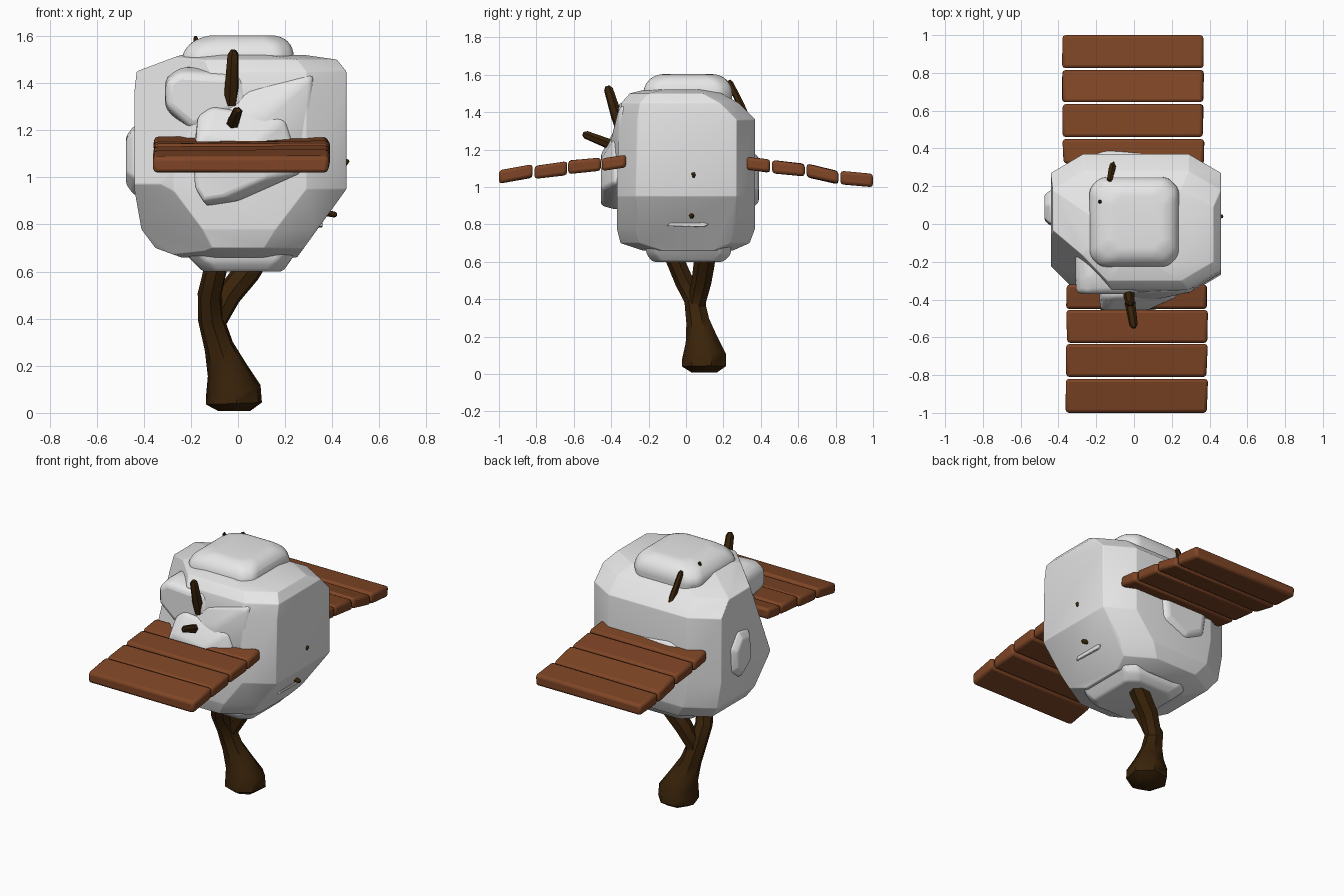
import bpy, bmesh, math, random
from mathutils import Vector

random.seed(4)
if "Cube" in bpy.data.objects:
    bpy.data.objects.remove(bpy.data.objects["Cube"])


def material(name, rgb):
    m = bpy.data.materials.new(name)
    m.use_nodes = True
    m.diffuse_color = (*rgb, 1)
    m.node_tree.nodes["Principled BSDF"].inputs["Base Color"].default_value = (*rgb, 1)
    return m


SNOW = material("snow white", (0.86, 0.86, 0.86))
PLANK = material("plank brown", (0.21, 0.06, 0.019))
BARK = material("dark bark", (0.042, 0.017, 0.003))


def finish(bm, name, mat, bevel=0.0, segments=2, angle=35):
    bmesh.ops.recalc_face_normals(bm, faces=bm.faces)
    me = bpy.data.meshes.new(name)
    bm.to_mesh(me)
    bm.free()
    me.materials.append(mat)
    ob = bpy.data.objects.new(name, me)
    bpy.context.collection.objects.link(ob)
    bpy.ops.object.select_all(action="DESELECT")
    bpy.context.view_layer.objects.active = ob
    ob.select_set(True)
    bpy.ops.object.shade_smooth_by_angle(angle=math.radians(angle))
    if bevel:
        mod = ob.modifiers.new("soft edges", "BEVEL")
        mod.width, mod.segments = bevel, segments
        mod.limit_method, mod.angle_limit = "ANGLE", math.radians(14)


def hull(bm):
    bmesh.ops.convex_hull(bm, input=bm.verts)
    loose = [v for v in bm.verts if not v.link_faces]
    bmesh.ops.delete(bm, geom=loose, context="VERTS")
    bmesh.ops.dissolve_limit(bm, angle_limit=math.radians(4), verts=bm.verts, edges=bm.edges)


def clump(name, rings, cx, cy, bevel, cuts=()):
    """Convex lump through chamfered rectangles: (z, x0, x1, y0, y1)."""
    bm = bmesh.new()
    for z, x0, x1, y0, y1 in rings:
        for x, sx in ((x0, 1), (x1, -1)):
            for y, sy in ((y0, 1), (y1, -1)):
                bm.verts.new((x + sx * cx, y, z))
                bm.verts.new((x, y + sy * cy, z))
    hull(bm)
    for point, normal in cuts:
        bmesh.ops.bisect_plane(bm, geom=bm.verts[:] + bm.edges[:] + bm.faces[:],
                               plane_co=point, plane_no=normal, clear_outer=True)
        bmesh.ops.delete(bm, geom=bm.faces[:], context="FACES_ONLY")
        hull(bm)
    finish(bm, name, SNOW, bevel, 3, 40)


def wall_lump(name, outline, inner, outer, shrink, bevel=0.03, axis="y", lean=(0, 0)):
    """Lump with an outline on a wall, narrowing and leaning outwards."""
    bm = bmesh.new()
    ca = sum(p[0] for p in outline) / len(outline)
    cb = sum(p[1] for p in outline) / len(outline)
    for depth, s, t in ((inner, 1, 0), ((inner + outer * 2) / 3, 1, 0), (outer, shrink, 1)):
        for a, b in outline:
            a = ca + (a - ca) * s + lean[0] * t
            b = cb + (b - cb) * s + lean[1] * t
            bm.verts.new((a, depth, b) if axis == "y" else (depth, a, b))
    hull(bm)
    finish(bm, name, SNOW, bevel, 3, 40)


def limb(name, path, sides=7, angle=50):
    """Tapered tube through (x, y, z, radius) points."""
    bm = bmesh.new()
    pts = [Vector(p[:3]) for p in path]
    rings = []
    for i, p in enumerate(pts):
        d = pts[min(i + 1, len(pts) - 1)] - pts[max(i - 1, 0)]
        rot = Vector((0, 0, 1)).rotation_difference(d.normalized())
        ring = []
        for k in range(sides):
            a = math.tau * k / sides + 0.3
            ring.append(bm.verts.new(p + rot @ Vector((math.cos(a), math.sin(a), 0)) * path[i][3]))
        rings.append(ring)
    for r, s in zip(rings, rings[1:]):
        for k in range(sides):
            j = (k + 1) % sides
            bm.faces.new((r[k], r[j], s[j], s[k]))
    bm.faces.new(rings[0])
    bm.faces.new(rings[-1])
    finish(bm, name, BARK, angle=angle)


# Main snowy crown, its front corner on the -x side cut back above and below
clump("crown", [
    (0.66, -0.24, 0.25, -0.23, 0.25),
    (0.70, -0.35, 0.28, -0.35, 0.34),
    (0.78, -0.41, 0.33, -0.37, 0.37),
    (0.95, -0.44, 0.46, -0.37, 0.37),
    (1.36, -0.44, 0.46, -0.36, 0.37),
    (1.45, -0.43, 0.46, -0.345, 0.28),
    (1.50, -0.30, 0.42, -0.30, 0.19),
    (1.52, -0.24, 0.28, -0.22, 0.15)],
    0.17, 0.1, 0.03, [((-0.43, -0.18, 1.1), (-1, -1, 0.42)),
                      ((-0.43, -0.18, 0.9), (-1, -1, -0.75))])

# Smaller clumps around the crown
clump("top_clump", [
    (1.40, -0.22, 0.23, -0.22, 0.24),
    (1.52, -0.24, 0.24, -0.23, 0.25),
    (1.575, -0.20, 0.22, -0.20, 0.22),
    (1.603, -0.13, 0.17, -0.15, 0.17)], 0.06, 0.06, 0.025)
clump("bottom_clump", [
    (0.60, -0.15, 0.19, -0.18, 0.20),
    (0.64, -0.19, 0.22, -0.21, 0.24),
    (0.70, -0.25, 0.26, -0.22, 0.24)], 0.06, 0.05, 0.015)
wall_lump("upper_front_clump",
          [(-0.31, 1.42), (-0.24, 1.47), (0.06, 1.45), (0.12, 1.3), (-0.17, 1.17), (-0.31, 1.29)],
          -0.10, -0.37, 0.8, lean=(-0.03, 0))
wall_lump("lower_front_clump",
          [(-0.19, 1.1), (-0.17, 1.26), (-0.11, 1.3), (0.2, 1.25), (0.27, 1.02), (0.0, 0.9),
           (-0.13, 0.88), (-0.18, 0.96)], -0.25, -0.455, 0.66, lean=(-0.05, -0.05))
wall_lump("front_ramp",
          [(-0.1, 1.27), (0.05, 1.38), (0.32, 1.44), (0.3, 1.1), (0.0, 1.05)],
          -0.27, -0.40, 0.4, lean=(-0.08, -0.06))
wall_lump("back_clump",
          [(-0.25, 1.15), (-0.15, 1.19), (0.12, 1.16), (0.1, 0.96), (-0.08, 0.88), (-0.22, 0.95)],
          0.28, 0.39, 0.8, 0.02)
wall_lump("side_clump",
          [(0.0, 1.2), (0.11, 1.22), (0.18, 1.13), (0.17, 0.98), (0.09, 0.92), (-0.01, 1.0)],
          -0.38, -0.475, 0.7, 0.012, "x")
wall_lump("side_ridge", [(-0.11, 0.79), (-0.09, 0.815), (0.1, 0.815), (0.13, 0.8), (0.1, 0.785)],
          0.28, 0.358, 0.9, 0.004, "x")

# Trunk with two forks
limb("trunk", [
    (-0.015, 0.1, 0.008, 0.07), (-0.015, 0.1, 0.04, 0.122), (-0.018, 0.1, 0.09, 0.122),
    (-0.045, 0.085, 0.18, 0.088), (-0.08, 0.065, 0.28, 0.064), (-0.115, 0.045, 0.4, 0.056),
    (-0.12, -0.01, 0.5, 0.052), (-0.09, -0.065, 0.63, 0.05), (-0.06, -0.09, 0.72, 0.04)])
limb("trunk_fork", [
    (-0.09, 0.065, 0.3, 0.04), (-0.095, 0.06, 0.39, 0.05), (-0.04, 0.085, 0.5, 0.055),
    (0.04, 0.1, 0.6, 0.058), (0.11, 0.12, 0.7, 0.05)])

# Bare twigs poking out: base, tip, radius
TWIGS = {
    "front_upper_twig": ((-0.03, -0.35, 1.31), (-0.02, -0.42, 1.54), 0.031),
    "front_lower_twig": ((-0.03, -0.36, 1.21), (0.0, -0.55, 1.285), 0.028),
    "back_twig": ((-0.11, 0.32, 1.38), (-0.13, 0.23, 1.57), 0.02),
    "top_twig": ((-0.18, 0.11, 1.5), (-0.18, 0.12, 1.6), 0.012),
    "side_twig": ((0.32, 0.03, 0.86), (0.42, 0.03, 0.84), 0.016),
    "side_stub": ((0.44, 0.04, 1.04), (0.468, 0.04, 1.075), 0.012),
}
for name, (base, tip, r) in TWIGS.items():
    a, b = Vector(base), Vector(tip)
    limb(name, [(*a.lerp(b, t), r * s) for t, s in ((0, 0.9), (0.3, 1), (0.92, 0.8), (1, 0.4))], 6)

# Sagging walkway of planks: y start, y end, z at start, z at end
WALKWAY = {
    "front": (0.015, [(-1, -0.82, 1.055, 1.085), (-0.81, -0.635, 1.08, 1.1),
                      (-0.63, -0.455, 1.105, 1.12), (-0.45, -0.32, 1.12, 1.14)]),
    "back": (-0.005, [(0.32, 0.45, 1.125, 1.11), (0.46, 0.635, 1.11, 1.09),
                      (0.645, 0.815, 1.09, 1.05), (0.825, 1, 1.05, 1.035)]),
}
for side, (cx, planks) in WALKWAY.items():
    for i, (y0, y1, z0, z1) in enumerate(planks):
        bm = bmesh.new()
        bmesh.ops.create_cube(bm, size=1)
        for v in bm.verts:
            t = v.co.y + 0.5
            wobble = random.uniform(-0.006, 0.006)
            v.co = (cx + v.co.x * 0.745 + wobble,
                    y0 + (y1 - y0) * t,
                    z0 + (z1 - z0) * t + v.co.z * 0.07 + wobble * 0.6)
        finish(bm, f"{side}_plank_{i + 1}", PLANK, 0.017, 2)
